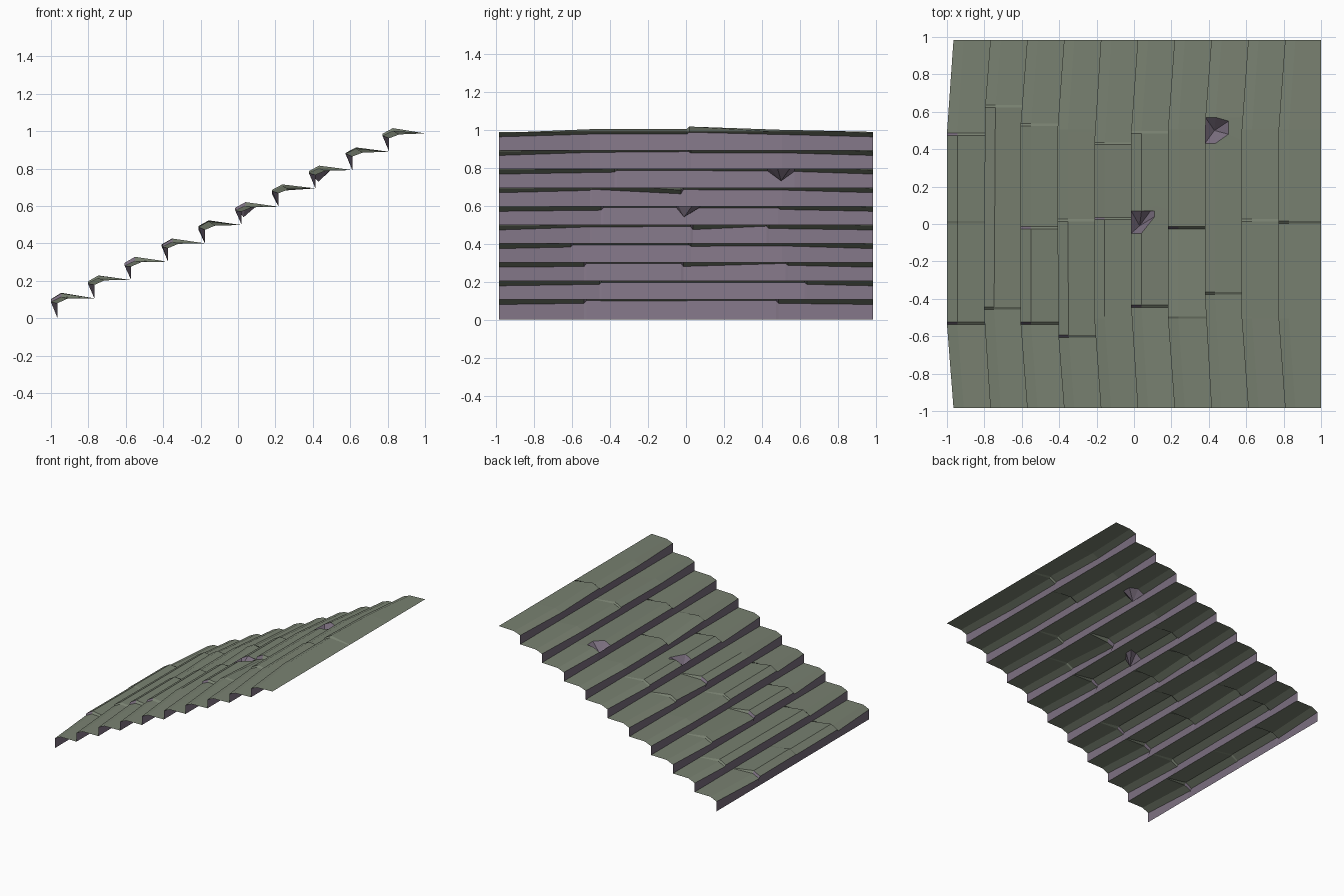
import bpy, bmesh
from mathutils import Vector

cube = bpy.data.objects.get("Cube")
if cube:
    bpy.data.objects.remove(cube, do_unlink=True)


def material(name, rgb):
    m = bpy.data.materials.new(name)
    m.use_nodes = True
    colour = (*rgb, 1)
    m.diffuse_color = colour
    m.node_tree.nodes["Principled BSDF"].inputs["Base Color"].default_value = colour
    return m


TREAD = material("mossy_tread", (0.19, 0.22, 0.165))
RISER = material("purple_riser", (0.20, 0.16, 0.215))

HALF = 0.985     # half width of the flight
GAP = 0.006      # half width of a crack face

# Cracks in every step: position along y, lift before it, lift after it
CRACKS = [
    [(-.53, .3, 1), (.01, .9, 1.1), (.48, 1, .3)],
    [(-.45, .4, .9), (.63, .9, .4)],
    [(-.53, .2, 1), (-.02, 1, .2), (.53, 1, .5)],
    [(-.6, .4, 1), (.02, 1, .6), (.5, .7, .7)],
    [(-.5, .8, .8), (.03, .9, .1), (.43, 1, .4)],
    [(-.44, .3, 1), (.49, .9, .5)],
    [(-.5, .6, .9), (-.02, -.3, .8), (.5, .7, .7)],
    [(-.37, .5, 1), (.5, .8, .8)],
    [(-.5, .8, .8), (.02, 1, .6), (.5, .7, .7)],
    [(-.5, .7, .7), (.01, .7, 1.2), (.5, .6, .6)],
]

# Broken pits: step index -> y range, y range of the far rim, tip point
PITS = {
    5: ((-.05, .07), (.04, .10), (.03, -.01, .54)),
    7: ((.43, .57), (.48, .55), (.43, .50, .73)),
}


def base(i, y):
    # Foot of a riser, which is also the back of the tread below
    return Vector((min(-.965 + .197 * i, 1), y, .008 + .098 * i if i else 0))


def lift_keys(i):
    keys = [(-HALF, 0)]
    for y, before, after in CRACKS[i]:
        keys += [(y - GAP, before), (y + GAP, after)]
    keys.append((HALF, 0))
    if i in PITS:
        lo, hi = PITS[i][0]
        extra = [(y, lift_at(keys, y)) for y in (lo, hi)]
        keys = [k for k in keys if not lo < k[0] < hi] + extra
    return sorted(keys)


def lift_at(keys, y):
    for (ya, a), (yb, b) in zip(keys, keys[1:]):
        if ya <= y <= yb:
            return a + (b - a) * (y - ya) / (yb - ya)
    return 0


def profile(i, y, lift):
    # Foot, lip, crease and back of one step at one place along its width
    foot, back = base(i, y), base(i + 1, y)
    reach = min(1, (HALF - abs(y)) / .45)
    x = foot.x + (-1 + .197 * i - foot.x) * reach
    lip = Vector((x, y, .08 + .098 * i + .02 * lift))
    crease = Vector((x + .055, y, .105 + .0975 * i + .028 * lift))
    return [foot, lip, crease, back]


def build_step(i):
    bm = bmesh.new()
    columns = [[bm.verts.new(p) for p in profile(i, y, l)] for y, l in lift_keys(i)]
    pit_faces = []
    for a, b in zip(columns, columns[1:]):
        pit = PITS.get(i)
        is_pit = pit and abs(a[0].co.y - pit[0][0]) < .001
        for r in range(3):
            if not (is_pit and r):
                bm.faces.new((a[r], a[r + 1], b[r + 1], b[r]))
        if is_pit:
            # Open the tread here and drop a fan of faces to the tip
            far = []
            for col, y in zip((a, b), pit[1]):
                p = col[2].co.lerp(col[3].co, .4)
                far.append(bm.verts.new((p.x, y, p.z)))
            m0, m1 = far
            bm.faces.new((a[2], m0, a[3]))
            bm.faces.new((m0, a[3], b[3], m1))
            bm.faces.new((m1, b[3], b[2]))
            tip = bm.verts.new(pit[2])
            rim = [a[1], a[2], m0, m1, b[2], b[1]]
            for p, q in zip(rim, rim[1:] + rim[:1]):
                pit_faces.append(bm.faces.new((p, q, tip)))
    bm.normal_update()
    # Steep faces and pits show the purple stone
    for f in bm.faces:
        f.material_index = int(abs(f.normal.z) < .6 or f in pit_faces)
    mesh = bpy.data.meshes.new(f"step_{i + 1}")
    bm.to_mesh(mesh)
    bm.free()
    mesh.materials.append(TREAD)
    mesh.materials.append(RISER)
    bpy.context.collection.objects.link(bpy.data.objects.new(f"step_{i + 1}", mesh))


for i in range(len(CRACKS)):
    build_step(i)
